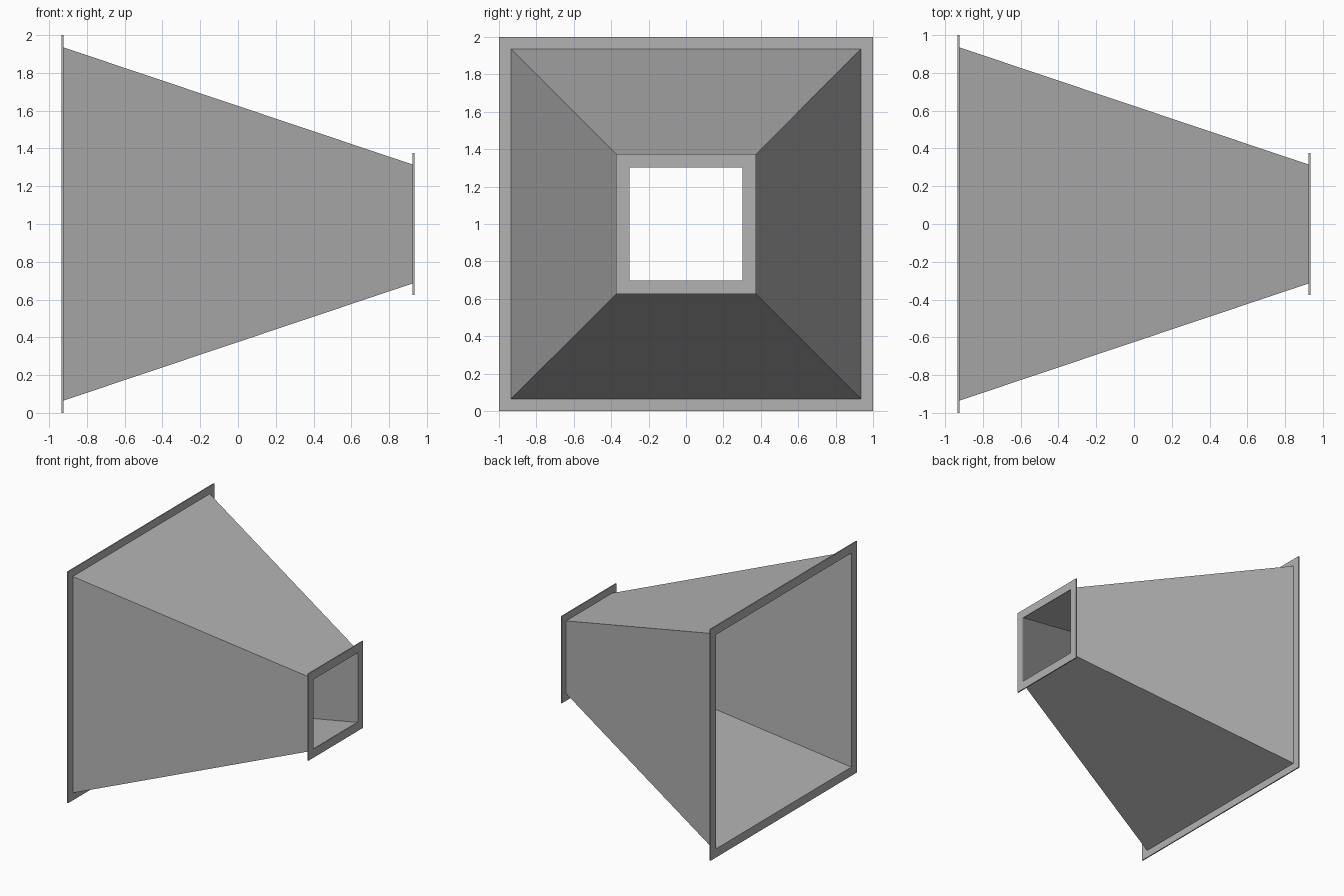
import bpy
import bmesh

cube = bpy.data.objects.get("Cube")
if cube:
    bpy.data.objects.remove(cube, do_unlink=True)

# Galvanised sheet metal
metal = bpy.data.materials.new("sheet_metal_grey")
metal.use_nodes = True
GREY = (0.45, 0.45, 0.45, 1)
metal.diffuse_color = GREY
metal.node_tree.nodes["Principled BSDF"].inputs["Base Color"].default_value = GREY

END = 0.935        # half the duct length
SHEET = 0.01       # flange thickness
CENTRE_Z = 1.0


def square_tube(name, profile):
    """Sweep a closed (x, half width) profile around a square, along the x axis."""
    bm = bmesh.new()
    corners = [(-1, -1), (1, -1), (1, 1), (-1, 1)]
    rings = [[bm.verts.new((x, y * h, CENTRE_Z + z * h)) for y, z in corners]
             for x, h in profile]
    for i, ring in enumerate(rings):
        following = rings[(i + 1) % len(rings)]
        for j in range(4):
            k = (j + 1) % 4
            bm.faces.new((ring[j], ring[k], following[k], following[j]))
    bmesh.ops.recalc_face_normals(bm, faces=bm.faces)
    mesh = bpy.data.meshes.new(name)
    bm.to_mesh(mesh)
    bm.free()
    mesh.materials.append(metal)
    obj = bpy.data.objects.new(name, mesh)
    bpy.context.collection.objects.link(obj)
    return obj


def flange(name, x0, outer, inner):
    x1 = x0 + SHEET
    square_tube(name, [(x0, outer), (x1, outer), (x1, inner), (x0, inner)])


# Tapered duct wall, ending inside the flanges
left, right = -END + SHEET / 2, END - SHEET / 2
square_tube("tapered_duct", [(left, 0.937), (right, 0.313), (right, 0.302), (left, 0.926)])

# Flat square flanges at both openings
flange("large_flange", -END, 1.0, 0.925)
flange("small_flange", END - SHEET, 0.375, 0.301)
